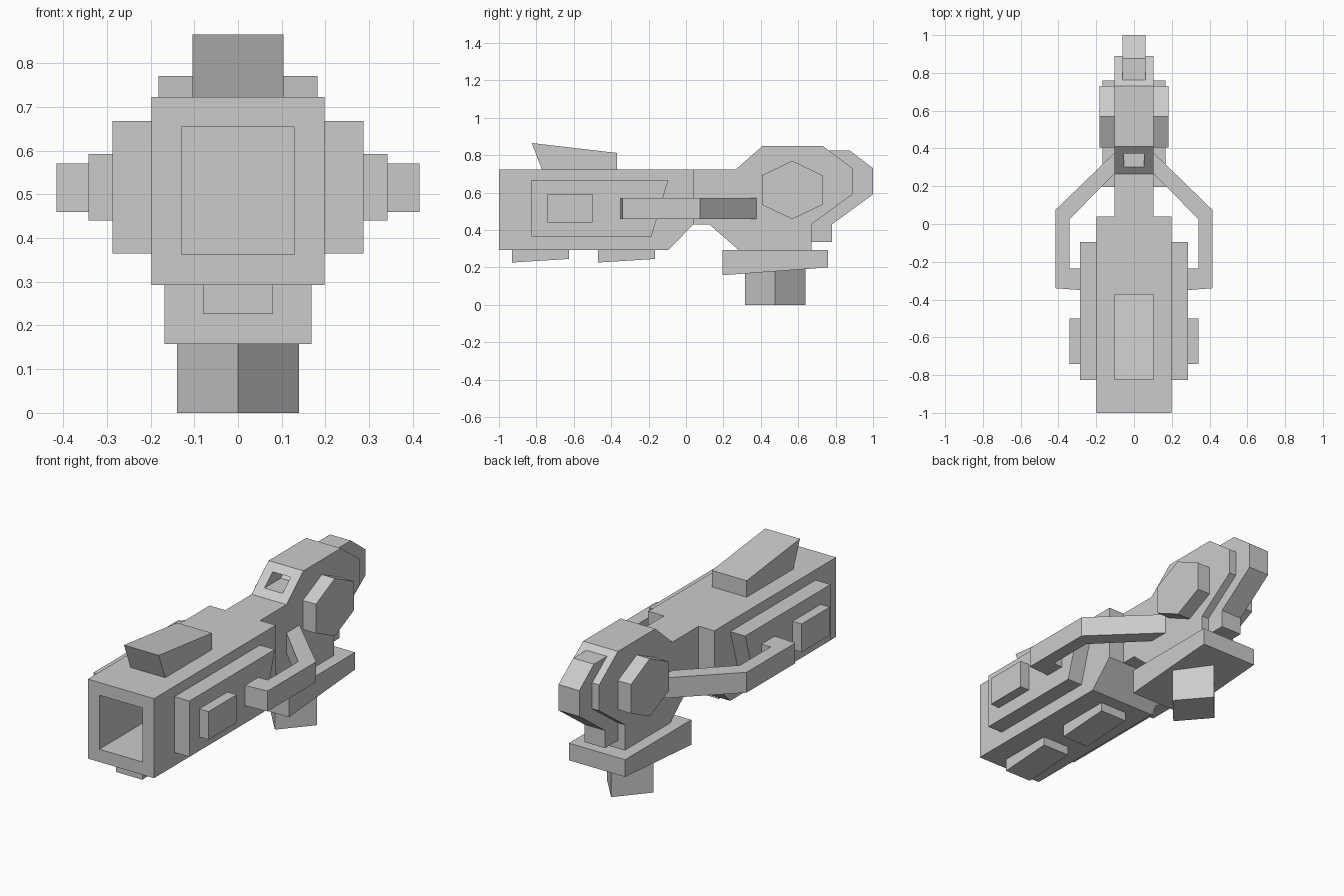
import bpy, bmesh
from mathutils import Vector

cube = bpy.data.objects.get("Cube")
if cube:
    bpy.data.objects.remove(cube, do_unlink=True)

GREY = (0.6, 0.6, 0.6, 1)
metal = bpy.data.materials.new("plain grey")
metal.use_nodes = True
metal.diffuse_color = GREY
metal.node_tree.nodes["Principled BSDF"].inputs["Base Color"].default_value = GREY


def prism(name, points, axis, low, high, recess=None):
    """Extrude a 2D outline: (y, z) points along x, or (x, y) points along z.
    recess = (direction of the face, wall thickness, depth along +y)."""
    bm = bmesh.new()

    def place(p, t):
        return (t, p[0], p[1]) if axis == "x" else (p[0], p[1], t)

    base = bm.faces.new([bm.verts.new(place(p, low)) for p in points])
    top = bmesh.ops.extrude_face_region(bm, geom=[base])["geom"]
    step = Vector(place((0, 0), high - low))
    bmesh.ops.translate(bm, vec=step, verts=[g for g in top if isinstance(g, bmesh.types.BMVert)])
    bmesh.ops.recalc_face_normals(bm, faces=bm.faces)
    if recess:
        direction, wall, depth = recess
        aim = Vector(direction).normalized()
        face = max(bm.faces, key=lambda f: f.normal.dot(aim))
        bmesh.ops.inset_region(bm, faces=[face], thickness=wall, use_even_offset=True)
        # a second ring of faces forms the walls of the recess
        bmesh.ops.inset_region(bm, faces=[face], thickness=0)
        bmesh.ops.translate(bm, vec=(0, depth, 0), verts=face.verts)
    mesh = bpy.data.meshes.new(name)
    bm.to_mesh(mesh)
    bm.free()
    mesh.materials.append(metal)
    obj = bpy.data.objects.new(name, mesh)
    bpy.context.collection.objects.link(obj)
    return obj


def mirrored(obj):
    obj.modifiers.new("Mirror", "MIRROR").use_axis[0] = True


def box(y0, y1, z0, z1):
    return [(y0, z0), (y1, z0), (y1, z1), (y0, z1)]


# Hollow barrel housing
prism("barrel", [(-1, 0.293), (-0.095, 0.293), (0.04, 0.43), (0.04, 0.723), (-1, 0.723)],
      "x", -0.198, 0.198, recess=((0, -1, 0), 0.069, 0.85))

# Rear body with a slot in its sloping front
prism("rear_body", [(0.02, 0.43), (0.125, 0.43), (0.285, 0.29), (0.67, 0.29), (0.67, 0.43),
                    (0.89, 0.59), (0.89, 0.73), (0.73, 0.85), (0.41, 0.85), (0.265, 0.723),
                    (0.02, 0.723)],
      "x", -0.104, 0.104, recess=((0, -0.66, 0.75), 0.05, 0.14))

# Spine at the very back
prism("back_spine", [(0.6, 0.335), (0.78, 0.335), (0.78, 0.43), (1, 0.59), (1, 0.73),
                     (0.875, 0.825), (0.6, 0.825)], "x", -0.062, 0.062)

# Top sight
prism("top_sight", [(-0.765, 0.71), (-0.37, 0.71), (-0.37, 0.812), (-0.825, 0.865)],
      "x", -0.104, 0.104)

# Rails under the barrel
for name, start in (("front_rail", -0.93), ("rear_rail", -0.47)):
    prism(name, [(start, 0.226), (start + 0.305, 0.245), (start + 0.305, 0.3), (start, 0.3)],
          "x", -0.08, 0.08)

# Side panels, side blocks and hexagonal hubs
mirrored(prism("side_panel", [(-0.825, 0.365), (-0.185, 0.365), (-0.095, 0.667), (-0.825, 0.667)],
               "x", 0.19, 0.287))
mirrored(prism("side_block", box(-0.74, -0.5, 0.44, 0.592), "x", 0.28, 0.342))
mirrored(prism("hub", [(0.568, 0.458), (0.73, 0.535), (0.73, 0.692), (0.568, 0.77),
                       (0.406, 0.692), (0.406, 0.535)], "x", 0.09, 0.182))

# Bent arms from the body to the side panels
mirrored(prism("side_arm", [(0.08, 0.29), (0.342, 0.025), (0.342, -0.235), (0.28, -0.235),
                            (0.28, -0.35), (0.415, -0.34), (0.415, 0.075), (0.08, 0.4)],
               "z", 0.46, 0.57))

# Base plate and diamond-shaped grip
prism("base_plate", [(0.195, 0.158), (0.76, 0.2), (0.76, 0.293), (0.195, 0.293)],
      "x", -0.168, 0.168)
prism("grip", [(-0.14, 0.477), (0, 0.315), (0.14, 0.477), (0, 0.64)], "z", 0, 0.23)
